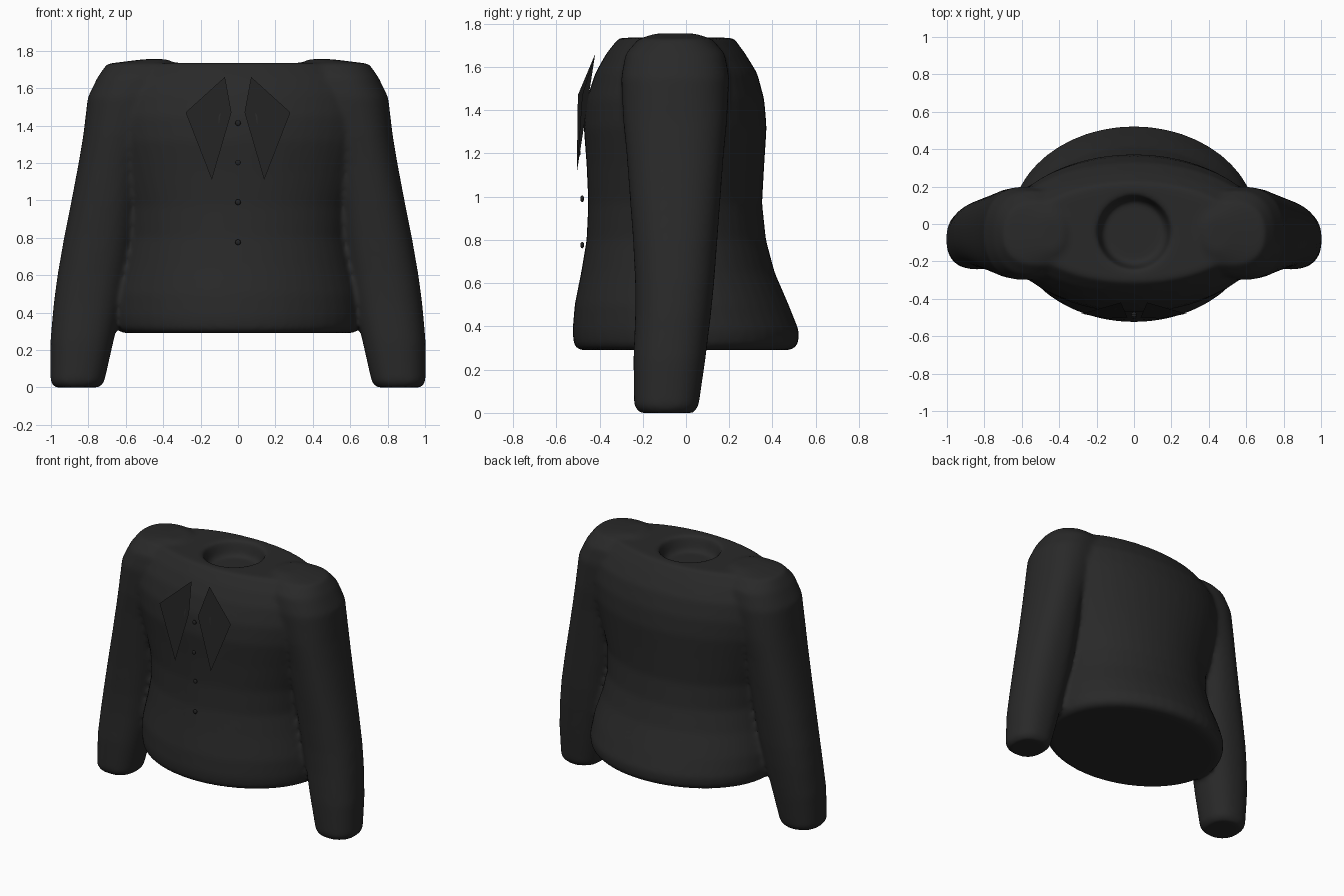
import bpy, bmesh, math


def material(name, v):
    m = bpy.data.materials.new(name)
    m.diffuse_color = (v, v, v, 1)
    return m


cloth = material("dark_cloth", 0.022)
trim = material("dark_trim", 0.016)


def add_object(name, bm, mat):
    me = bpy.data.meshes.new(name)
    bmesh.ops.recalc_face_normals(bm, faces=bm.faces)
    bm.to_mesh(me)
    bm.free()
    ob = bpy.data.objects.new(name, me)
    bpy.context.collection.objects.link(ob)
    me.materials.append(mat)
    return ob


def loft(bm, rings, power=2.0, n=48, flip=1):
    # each ring: z, x min, x max, y min, y max (superellipse outline)
    loops = []
    for z, x0, x1, y0, y1 in rings:
        loop = []
        for i in range(n):
            a = 2 * math.pi * i / n
            c, s = math.cos(a), math.sin(a)
            c = math.copysign(abs(c) ** (2 / power), c)
            s = math.copysign(abs(s) ** (2 / power), s)
            x = (x0 + x1) / 2 + c * (x1 - x0) / 2
            y = (y0 + y1) / 2 + s * (y1 - y0) / 2
            loop.append(bm.verts.new((x * flip, y, z)))
        loops.append(loop)
    step = -1 if flip < 0 else 1
    for a, b in zip(loops, loops[1:]):
        for i in range(n):
            j = (i + 1) % n
            bm.faces.new([a[i], a[j], b[j], b[i]][::step])
    bm.faces.new(loops[0][::-step])
    bm.faces.new(loops[-1][::step])


# Torso: hem, waist, chest, shoulders, then down into the neck recess
torso = [
    (0.29, -0.62, 0.62, -0.50, 0.49), (0.32, -0.65, 0.65, -0.52, 0.52),
    (0.38, -0.66, 0.66, -0.525, 0.523), (0.50, -0.65, 0.65, -0.515, 0.475),
    (0.65, -0.61, 0.61, -0.485, 0.41), (0.80, -0.58, 0.58, -0.46, 0.37),
    (0.97, -0.59, 0.59, -0.452, 0.352), (1.15, -0.64, 0.64, -0.46, 0.362),
    (1.32, -0.69, 0.69, -0.473, 0.373), (1.45, -0.71, 0.71, -0.46, 0.362),
    (1.57, -0.70, 0.70, -0.42, 0.33), (1.66, -0.65, 0.65, -0.37, 0.275),
    (1.735, -0.57, 0.57, -0.31, 0.22), (1.735, -0.20, 0.20, -0.245, 0.155),
    (1.70, -0.19, 0.19, -0.235, 0.145), (1.63, -0.17, 0.17, -0.215, 0.125),
]
# Sleeve: cuff up to the rounded shoulder
sleeve = [
    (0.0, 0.74, 0.98, -0.215, 0.035), (0.03, 0.715, 1.003, -0.24, 0.058),
    (0.25, 0.665, 1.003, -0.243, 0.09), (0.45, 0.62, 0.985, -0.235, 0.115),
    (0.60, 0.59, 0.965, -0.235, 0.13), (0.80, 0.555, 0.93, -0.245, 0.145),
    (1.00, 0.53, 0.89, -0.26, 0.16), (1.20, 0.50, 0.852, -0.275, 0.175),
    (1.35, 0.45, 0.827, -0.29, 0.19), (1.55, 0.36, 0.803, -0.30, 0.20),
    (1.66, 0.34, 0.75, -0.28, 0.18), (1.73, 0.33, 0.70, -0.22, 0.12),
    (1.755, 0.38, 0.50, -0.14, 0.04),
]
bm = bmesh.new()
loft(bm, torso)
loft(bm, sleeve, 2.3)
loft(bm, sleeve, 2.3, flip=-1)
jacket = add_object("jacket_body", bm, cloth)

# Fuse body and sleeves, soften the joins
rm = jacket.modifiers.new("fuse", "REMESH")
rm.mode = "VOXEL"
rm.voxel_size = 0.016
rm.use_smooth_shade = True
sm = jacket.modifiers.new("soften", "SMOOTH")
sm.factor = 0.5
sm.iterations = 8

for side in (-1, 1):
    # Lapel: flat pointed leaf
    bm = bmesh.new()
    pts = [(0.07, -0.42, 1.66), (0.28, -0.48, 1.47),
           (0.14, -0.505, 1.11), (0.035, -0.50, 1.47)]
    bm.faces.new([bm.verts.new((x * side, y, z)) for x, y, z in pts])
    add_object("lapel", bm, trim)

# Buttons
for y, z in ((-0.49, 1.413), (-0.496, 1.202), (-0.48, 0.99), (-0.48, 0.776)):
    bpy.ops.mesh.primitive_uv_sphere_add(segments=16, ring_count=8, radius=0.015,
                                         location=(0, y, z))
    b = bpy.context.object
    b.name = "button"
    b.scale = (1, 0.6, 1)
    b.data.materials.append(trim)
    bpy.ops.object.shade_smooth()
